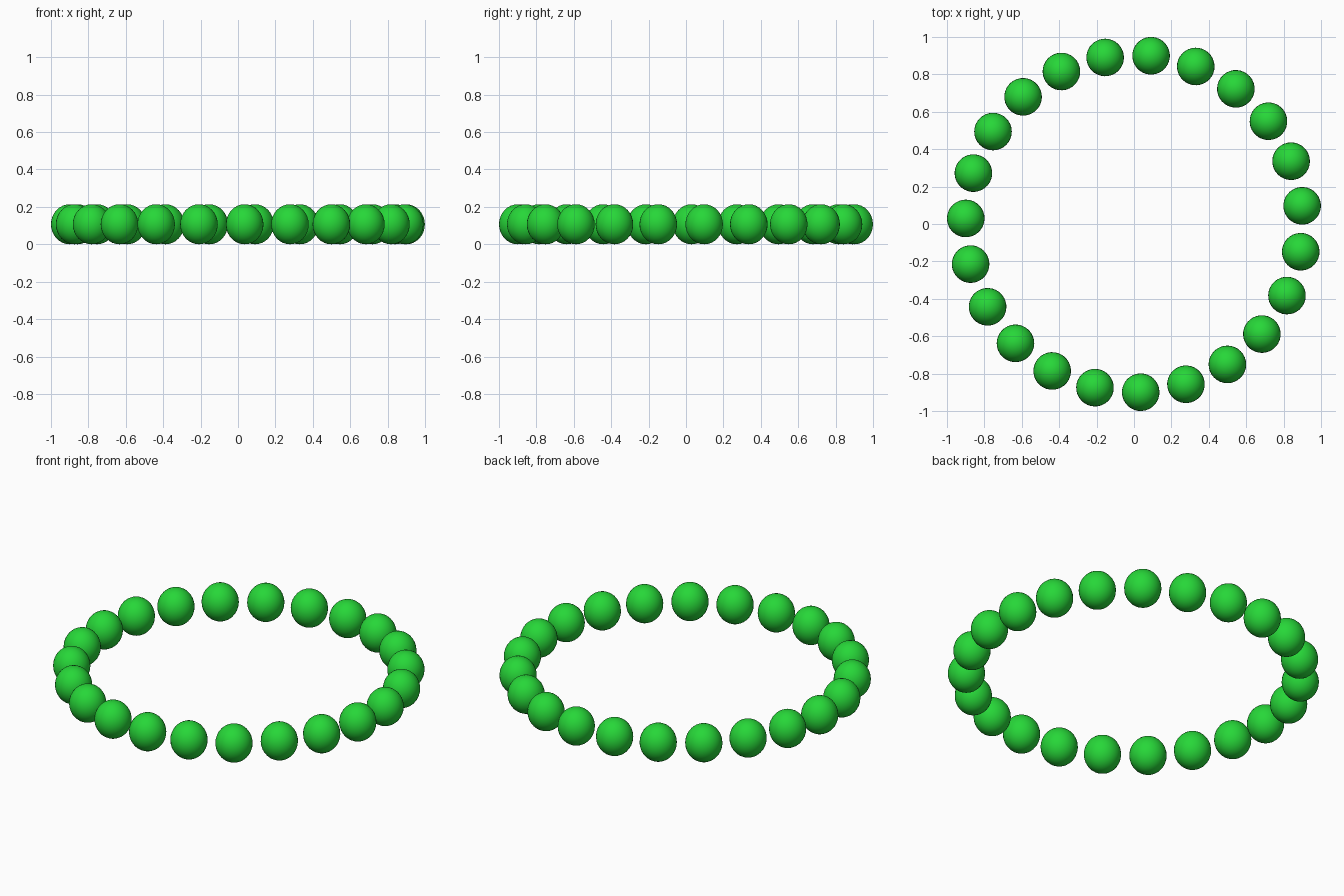
import bpy
from math import cos, sin, tau, radians

cube = bpy.data.objects.get("Cube")
if cube:
    bpy.data.objects.remove(cube, do_unlink=True)

COUNT = 23
RING_RADIUS = 0.902
BEAD_RADIUS = 0.1005
BEAD_HALF_HEIGHT = 0.107
START = radians(6.06)

# Single bead colour
green = bpy.data.materials.new("bead_green")
green.use_nodes = True
colour = (0.02, 0.68, 0.04, 1)
green.diffuse_color = colour
green.node_tree.nodes["Principled BSDF"].inputs["Base Color"].default_value = colour

# First bead: a smooth, slightly tall ball
bpy.ops.mesh.primitive_uv_sphere_add(segments=32, ring_count=16, radius=1)
first = bpy.context.object
bpy.ops.object.shade_smooth()
first.data.name = "bead"
first.data.materials.append(green)

# Evenly spaced beads sharing one mesh, offset so the odd ring is centred
for i in range(COUNT):
    bead = first
    if i:
        bead = first.copy()
        bpy.context.collection.objects.link(bead)
    angle = START + tau * i / COUNT
    bead.name = f"bead_{i + 1:02d}"
    bead.location = (RING_RADIUS * cos(angle) + 0.002,
                     RING_RADIUS * sin(angle) + 0.002,
                     BEAD_HALF_HEIGHT)
    bead.scale = (BEAD_RADIUS, BEAD_RADIUS, BEAD_HALF_HEIGHT)
    bead.rotation_euler.z = angle
